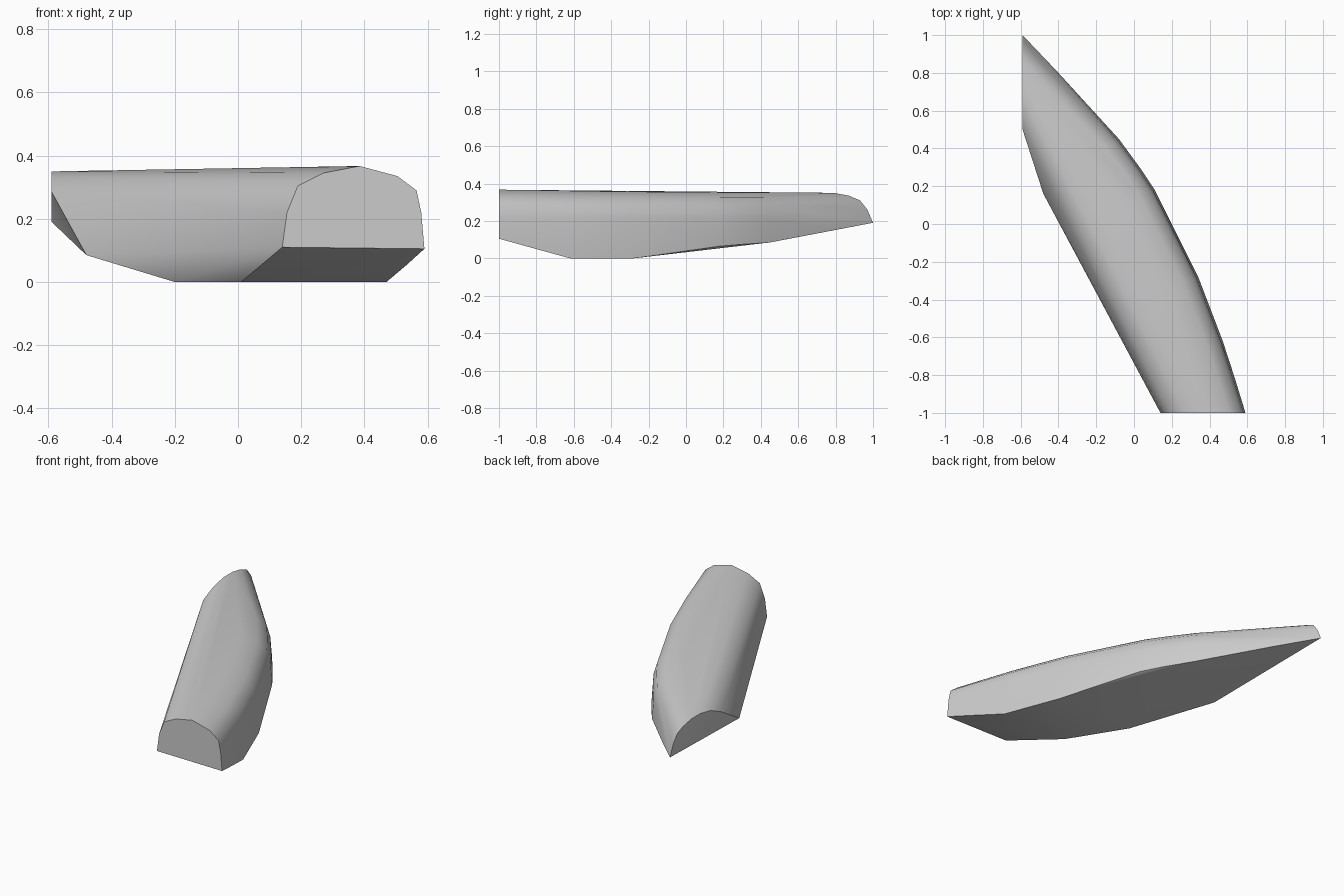
import bpy, bmesh, math
from mathutils import Vector

cube = bpy.data.objects.get("Cube")
if cube:
    bpy.data.objects.remove(cube)

# One plain grey for the whole body
grey = bpy.data.materials.new("plain_grey")
grey.use_nodes = True
color = (0.6, 0.6, 0.6, 1)
grey.diffuse_color = color
grey.node_tree.nodes["Principled BSDF"].inputs["Base Color"].default_value = color

points = []

# Flat arched front end (x, z)
for x, z in [(.14, .11), (.155, .22), (.19, .305), (.27, .345), (.385, .367),
             (.505, .335), (.565, .29), (.58, .22), (.59, .105)]:
    points.append((x, -1, z))

# Flat arched back end (y, z)
for y, z in [(1, .19), (.97, .26), (.93, .31), (.87, .335), (.79, .35),
             (.7, .35), (.6, .33), (.5, .285)]:
    points.append((-.59, y, z))

# Lower edge of the bowed side (x, y, z)
bow = [Vector(p) for p in [
    (.59, -1, .105), (.535, -.82, .055), (.47, -.62, 0), (.34, -.28, 0),
    (.2, 0, .04), (.11, .18, .065), (.03, .3, .075), (-.08, .45, .085),
    (-.2, .58, .113), (-.4, .8, .152), (-.59, 1, .19)]]

# Rounded shoulder that follows the bow
shoulder = [(.01, .22), (.03, .288), (.085, .335), (.18, .36)]
for i in range(1, len(bow) - 1):
    points.append(bow[i])
    run = bow[i + 1] - bow[i - 1]
    inward = Vector((-run.y, run.x, 0)).normalized()
    for inset, z in shoulder:
        p = bow[i] + inward * inset
        p.z = z - .006 * (p.y + 1)
        if p.x > -.58 and p.y > -.99:
            points.append(p)

# Straight side and keel corners
points += [(-.48, .16, .085), (.01, -.62, 0), (-.2, -.28, 0)]

# Stretch the skin around all sections
bm = bmesh.new()
for p in points:
    bm.verts.new(p)
hull = bmesh.ops.convex_hull(bm, input=bm.verts)
unused = {e for e in hull["geom_interior"] + hull["geom_unused"]
          if isinstance(e, bmesh.types.BMVert)}
bmesh.ops.delete(bm, geom=list(unused), context='VERTS')
bmesh.ops.dissolve_limit(bm, angle_limit=math.radians(1),
                         verts=bm.verts, edges=bm.edges)
bmesh.ops.recalc_face_normals(bm, faces=bm.faces)

mesh = bpy.data.meshes.new("curved_body")
bm.to_mesh(mesh)
bm.free()
mesh.materials.append(grey)
body = bpy.data.objects.new("curved_body", mesh)
bpy.context.collection.objects.link(body)
bpy.context.view_layer.objects.active = body
body.select_set(True)
bpy.ops.object.shade_smooth_by_angle(angle=math.radians(35))
